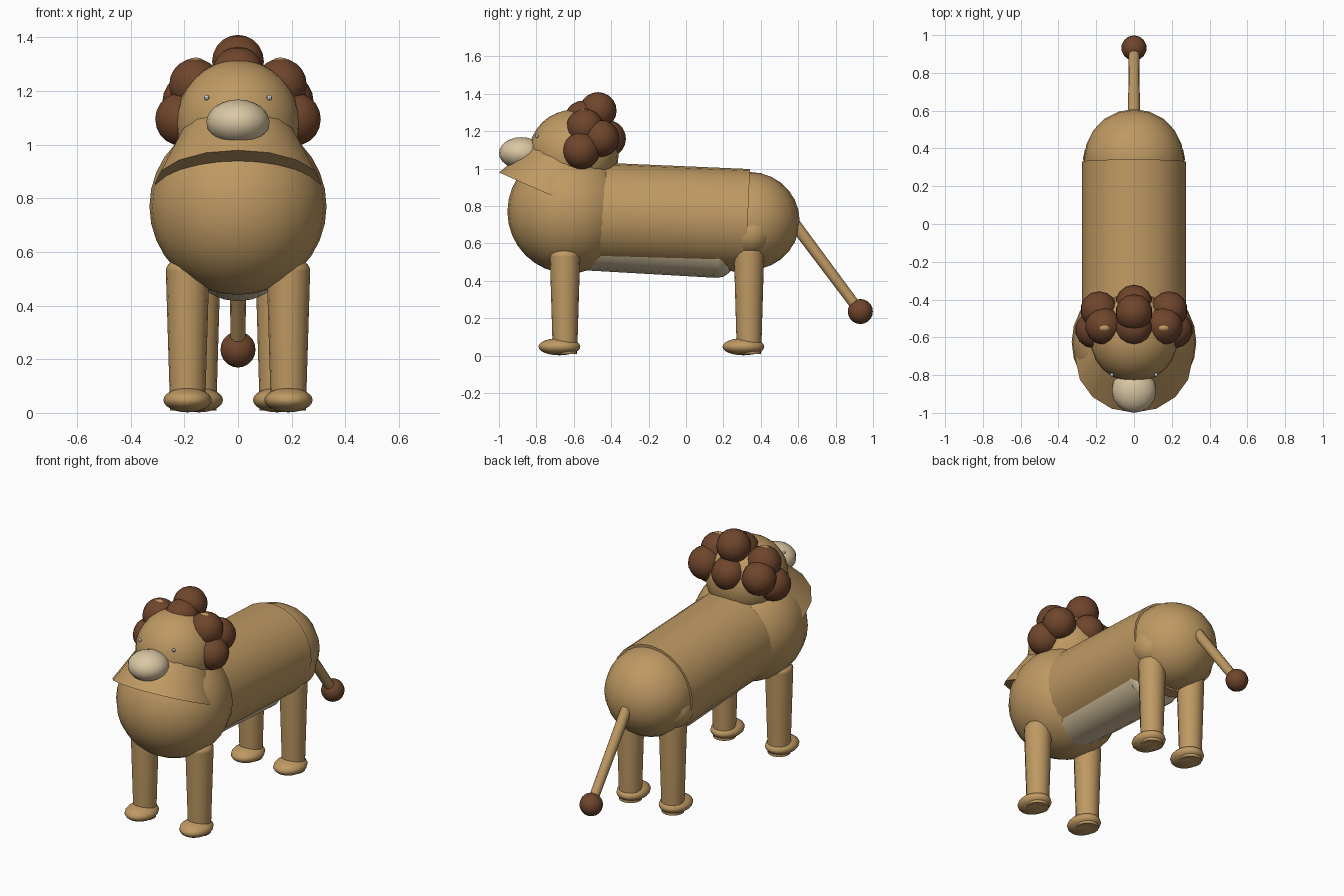
import bpy, math
from mathutils import Vector

if "Cube" in bpy.data.objects:
    bpy.data.objects.remove(bpy.data.objects["Cube"])


def material(name, rgb):
    m = bpy.data.materials.new(name)
    m.diffuse_color = (*rgb, 1)
    m.use_nodes = True
    m.node_tree.nodes["Principled BSDF"].inputs["Base Color"].default_value = m.diffuse_color
    return m


TAN = material("tan", (0.52, 0.32, 0.125))
PALE = material("cream", (0.70, 0.57, 0.37))
BROWN = material("brown", (0.16, 0.06, 0.025))


def finish(name, mat):
    o = bpy.context.object
    o.name = name
    if mat:
        o.data.materials.append(mat)
    bpy.ops.object.shade_smooth_by_angle(angle=math.radians(40))
    return o


def ball(name, loc, radii, mat, seg=16, rings=12):
    bpy.ops.mesh.primitive_uv_sphere_add(segments=seg, ring_count=rings, location=loc)
    bpy.context.object.scale = radii
    bpy.ops.object.transform_apply(location=False, rotation=False, scale=True)
    return finish(name, mat)


def tube(name, a, b, r1, r2, mat, seg=16):
    a, b = Vector(a), Vector(b)
    d = b - a
    bpy.ops.mesh.primitive_cone_add(vertices=seg, radius1=r1, radius2=r2, depth=d.length,
                                    location=(a + b) / 2,
                                    rotation=d.to_track_quat('Z', 'Y').to_euler())
    return finish(name, mat)


# torso
ball("chest", (0, -0.625, 0.77), (0.33,) * 3, TAN, 24, 16)
tube("body", (0, -0.6, 0.763), (0, 0.33, 0.723), 0.275, 0.275, TAN, 24)
ball("rump", (0, 0.34, 0.72), (0.265, 0.268, 0.262), TAN, 20, 14)
tube("belly", (0, -0.6, 0.66), (0, 0.17, 0.616), 0.2, 0.2, PALE)
ball("belly_end", (0, 0.17, 0.616), (0.2, 0.12, 0.2), PALE)

# neck flare and head
tube("neck", (0, -0.715, 0.855), (0, -0.615, 1.084), 0.31, 0.19, TAN)
ball("head", (0, -0.6, 1.08), (0.233, 0.24, 0.235), TAN, 24, 16)
ball("muzzle", (0, -0.88, 1.083), (0.118, 0.12, 0.085), PALE)

# mane
MANE = [(0, -0.47, 1.31), (0, -0.55, 1.265), (0, -0.42, 1.16),
        (0.16, -0.54, 1.222), (0.185, -0.455, 1.162), (0.212, -0.56, 1.095)]
for x, y, z in MANE:
    for s in ((1, -1) if x else (1,)):
        ball("mane_tuft", (s * x, y, z), (0.099,) * 3, BROWN, 14, 10)

for s in (-1, 1):
    # eyes and ears
    ball("eye", (s * 0.117, -0.798, 1.175), (0.01,) * 3, None, 8, 6)
    ball("ear", (s * 0.158, -0.55, 1.275), (0.05, 0.03, 0.05), TAN, 12, 8)
    # legs and paws
    for tag, x, y, top in (("front", 0.188, -0.647, 0.53), ("hind", 0.146, 0.337, 0.55)):
        tube(tag + "_leg", (s * x, y, 0.008), (s * x, y, top), 0.065, 0.081, TAN)
        ball(tag + "_leg_top", (s * x, y, top), (0.081, 0.081, 0.05), TAN)
        ball(tag + "_paw", (s * x, y - 0.03, 0.048), (0.09, 0.112, 0.046), TAN)
    ball("hip", (s * 0.15, 0.345, 0.655), (0.12,) * 3, TAN)

# tail
tube("tail", (0, 0.55, 0.745), (0, 0.92, 0.25), 0.032, 0.028, TAN, 12)
ball("tail_tuft", (0, 0.932, 0.236), (0.067,) * 3, BROWN, 14, 10)
